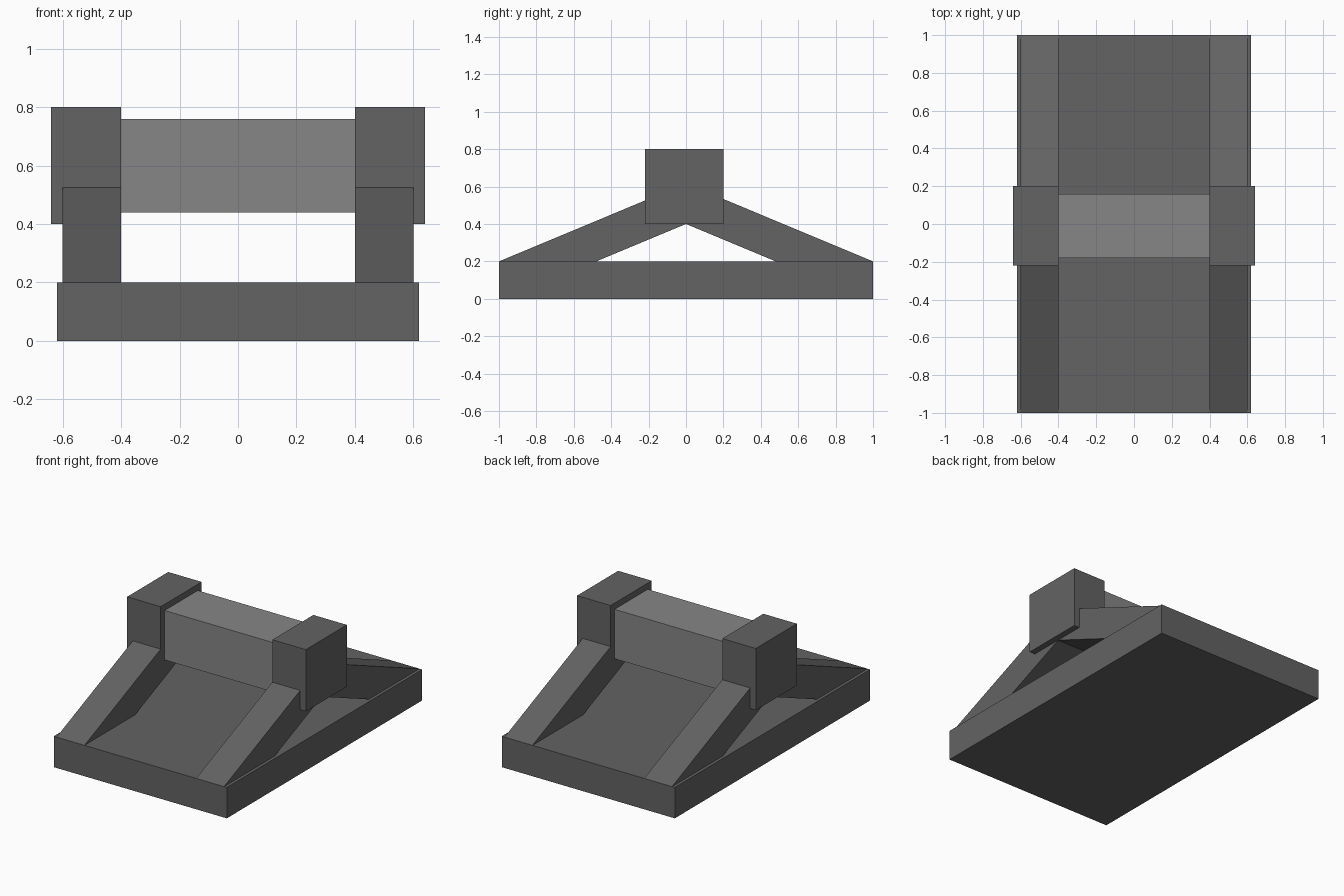
import bpy

if "Cube" in bpy.data.objects:
    bpy.data.objects.remove(bpy.data.objects["Cube"])


def material(name, value):
    m = bpy.data.materials.new(name)
    m.diffuse_color = (value, value, value * 1.02, 1)
    m.use_nodes = True
    m.node_tree.nodes["Principled BSDF"].inputs["Base Color"].default_value = m.diffuse_color
    return m


dark = material("dark_grey", 0.125)
light = material("light_grey", 0.24)


def prism(name, profile, x0, x1, mat):
    """Extrude a (y, z) profile, listed counter-clockwise, from x0 to x1."""
    n = len(profile)
    verts = [(x, y, z) for x in (x0, x1) for y, z in profile]
    faces = [tuple(reversed(range(n))), tuple(range(n, 2 * n))]
    faces += [(i, (i + 1) % n, n + (i + 1) % n, n + i) for i in range(n)]
    mesh = bpy.data.meshes.new(name)
    mesh.from_pydata(verts, [], faces)
    mesh.materials.append(mat)
    obj = bpy.data.objects.new(name, mesh)
    bpy.context.collection.objects.link(obj)
    return obj


def box(name, x0, x1, y0, y1, z0, z1, mat):
    return prism(name, [(y0, z0), (y1, z0), (y1, z1), (y0, z1)], x0, x1, mat)


# Base slab
box("base_slab", -0.62, 0.62, -1, 1, 0, 0.2, dark)

# Crossbar between the end blocks
box("crossbar", -0.4, 0.4, -0.18, 0.16, 0.44, 0.76, light)

# Sloping legs and end blocks on both sides
leg = [(-1, 0.2), (-0.48, 0.2), (0, 0.4), (0.48, 0.2), (1, 0.2), (0, 0.617)]
for side, s in (("left", -1), ("right", 1)):
    a, b = sorted((s * 0.4, s * 0.6))
    prism(side + "_leg_frame", leg, a, b, dark)
    a, b = sorted((s * 0.4, s * 0.64))
    box(side + "_end_block", a, b, -0.22, 0.2, 0.4, 0.8, dark)
